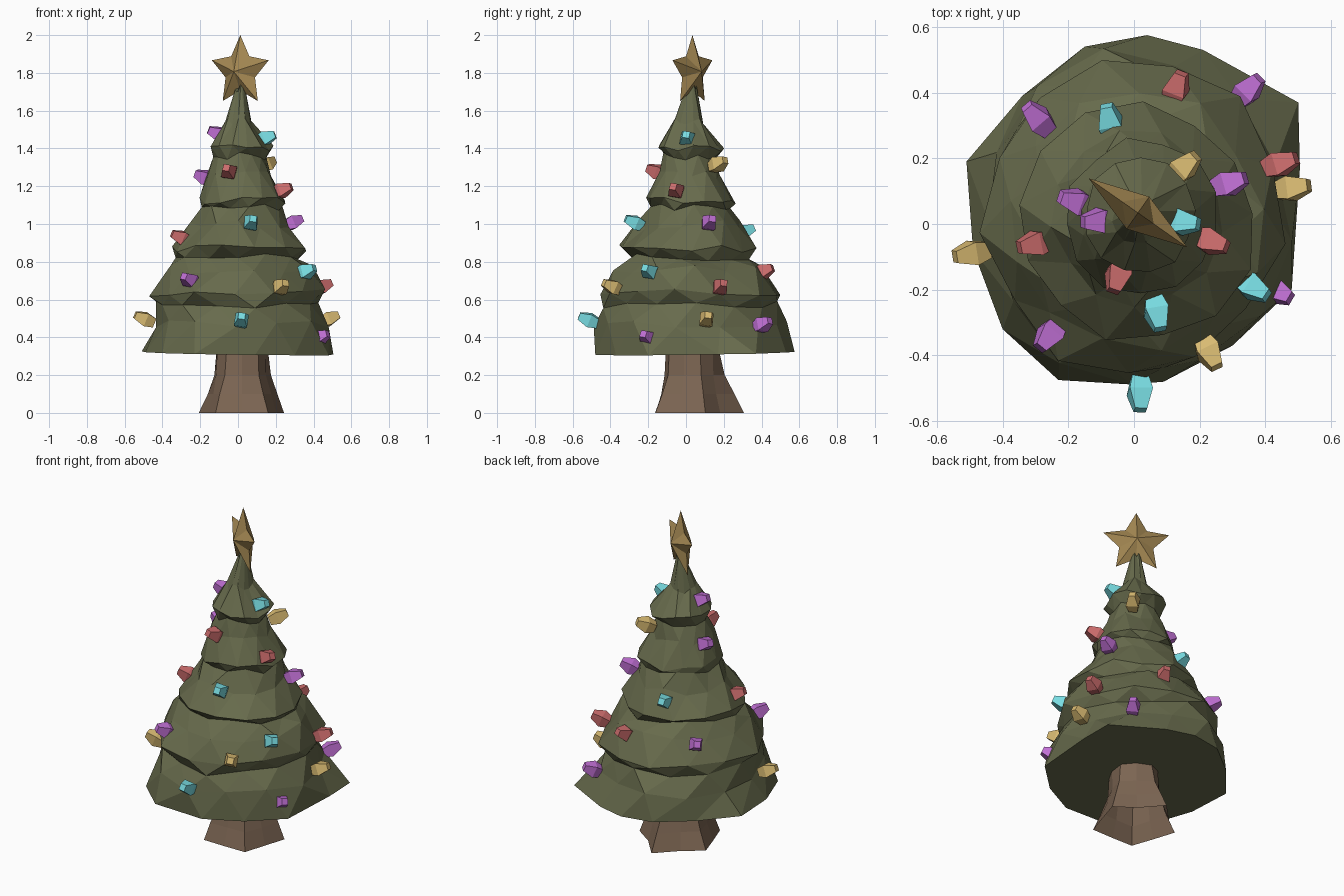
import bpy, bmesh, math, random
from mathutils import Vector

if "Cube" in bpy.data.objects:
    bpy.data.objects.remove(bpy.data.objects["Cube"])

random.seed(4)


def material(name, rgb):
    m = bpy.data.materials.new(name)
    m.diffuse_color = (*rgb, 1)
    m.use_nodes = True
    m.node_tree.nodes["Principled BSDF"].inputs["Base Color"].default_value = m.diffuse_color
    return m


GREEN = material("olive green", (0.135, 0.145, 0.072))
BROWN = material("bark brown", (0.20, 0.13, 0.085))
GOLD = material("star gold", (0.37, 0.245, 0.085))
BULB = {
    "red": material("bulb red", (0.60, 0.15, 0.15)),
    "cyan": material("bulb cyan", (0.19, 0.72, 0.76)),
    "purple": material("bulb purple", (0.53, 0.16, 0.66)),
    "yellow": material("bulb yellow", (0.70, 0.50, 0.17)),
}


def finish(name, bm, mat):
    bmesh.ops.recalc_face_normals(bm, faces=bm.faces[:])
    me = bpy.data.meshes.new(name)
    bm.to_mesh(me)
    bm.free()
    me.materials.append(mat)
    ob = bpy.data.objects.new(name, me)
    bpy.context.collection.objects.link(ob)
    return ob


def loft(name, rings, mat, stagger=False, start_cap=True, end_cap=True):
    """Skin a stack of equal-length rings; stagger triangulates half-step offset rings."""
    bm = bmesh.new()
    vs = [[bm.verts.new(p) for p in ring] for ring in rings]
    n = len(vs[0])
    for k, (a, b) in enumerate(zip(vs, vs[1:])):
        for i in range(n):
            j = (i + 1) % n
            if not stagger:
                bm.faces.new((a[i], a[j], b[j], b[i]))
            elif k % 2 == 0:
                bm.faces.new((a[i], a[j], b[i]))
                bm.faces.new((a[j], b[j], b[i]))
            else:
                bm.faces.new((a[i], a[j], b[j]))
                bm.faces.new((a[i], b[j], b[i]))
    if start_cap:
        bm.faces.new(vs[0][::-1])
    if end_cap:
        bm.faces.new(vs[-1])
    return finish(name, bm, mat)


# Foliage: irregular skirt outline, then ragged tiers (height, left, right, front, back)
skirt = [(.505, .17), (.5, .37), (.21, .53), (.04, .575), (-.15, .54), (-.34, .39), (-.51, .19),
         (-.49, -.08), (-.40, -.32), (-.23, -.475), (.09, -.48), (.30, -.37), (.48, -.2)]
tiers = [(.47, -.45, .465, -.47, .52), (.575, -.42, .42, -.43, .46), (.635, -.45, .445, -.465, .50),
         (.76, -.38, .385, -.38, .40), (.825, -.32, .335, -.30, .335), (.87, -.34, .37, -.35, .355),
         (1.0, -.24, .26, -.245, .275), (1.09, -.20, .225, -.185, .23), (1.125, -.205, .26, -.215, .255),
         (1.26, -.165, .175, -.145, .18), (1.36, -.125, .15, -.12, .155), (1.40, -.15, .18, -.15, .20),
         (1.54, -.065, .075, -.06, .09), (1.72, -.015, .035, .005, .055)]
n = len(skirt)
rings = [[Vector((x, y, .315 - .015 * x + .015 * y)) for x, y in skirt]]
for k, (z, x0, x1, y0, y1) in enumerate(tiers, 1):
    ring = []
    for i in range(n):
        a = math.radians(5) + math.tau * (i + .5 * (k % 2)) / n
        f = random.uniform(.95, 1.06)
        ring.append(Vector(((x0 + x1) / 2 + f * (x1 - x0) / 2 * math.cos(a),
                            (y0 + y1) / 2 + f * (y1 - y0) / 2 * math.sin(a),
                            z + random.uniform(-.022, .022))))
    rings.append(ring)
loft("foliage", rings, GREEN, stagger=True)

# Trunk: open tube flared with root lobes, longest root at the back
rings = []
for z, r, lobe in [(0, .213, .022), (.1, .178, .016), (.2, .148, .01), (.33, .137, .004)]:
    ring = []
    for i in range(10):
        a = math.radians(90) + math.tau * i / 10
        rr = r + lobe * (1 if i % 2 == 0 else -1) + random.uniform(-.006, .006)
        if i == 0:
            rr += lobe * 1.8
        ring.append(Vector((.02 + rr * math.cos(a), .03 + rr * math.sin(a), z)))
    rings.append(ring)
loft("trunk", rings, BROWN, start_cap=False, end_cap=False)

# Star: five-pointed, ridged both sides, turned about the vertical
bm = bmesh.new()
centre = Vector((.012, .034, 1.807))
across = Vector((math.cos(math.radians(-35)), math.sin(math.radians(-35)), 0))
depth = Vector((-across.y, across.x, 0))
rim = []
for i in range(10):
    a = math.pi * i / 5
    r = .193 if i % 2 == 0 else .1
    rim.append(bm.verts.new(centre + across * r * math.sin(a) + Vector((0, 0, r * math.cos(a)))))
for s in (-1, 1):
    hub = bm.verts.new(centre + depth * s * .06)
    for i in range(10):
        bm.faces.new((rim[i], rim[(i + 1) % 10], hub))
finish("star", bm, GOLD)

# Light bulbs: tapered four-sided lamps pointing outward and up
bulbs = [("purple", -.11, .01, 1.48), ("cyan", .15, .005, 1.455), ("red", -.05, -.16, 1.28),
         ("purple", -.18, .07, 1.25), ("yellow", .155, .175, 1.32), ("red", .238, -.055, 1.18),
         ("cyan", .07, -.275, 1.01), ("purple", .295, .125, 1.01), ("red", -.305, -.06, .93),
         ("cyan", -.073, .315, .96), ("purple", -.26, -.34, .705), ("cyan", .365, -.195, .75),
         ("yellow", .23, -.395, .67), ("red", .45, .185, .67), ("red", .13, .415, .75),
         ("yellow", -.50, -.09, .50), ("cyan", .018, -.52, .495), ("yellow", .487, .11, .50),
         ("purple", .435, -.205, .40), ("purple", .35, .41, .47), ("purple", -.295, .325, .76)]
for num, (col, x, y, z) in enumerate(bulbs, 1):
    out = Vector((x, y - .02, 0)).normalized()
    axis = (out + Vector((0, 0, .4))).normalized()
    side = Vector((-out.y, out.x, 0))
    up = axis.cross(side)
    rings = []
    for t, r in [(-.06, .034), (-.01, .05), (.05, .026)]:
        rings.append([Vector((x, y, z)) + axis * t
                      + (side * math.cos(math.tau * (i + .4) / 4)
                         + up * math.sin(math.tau * (i + .4) / 4)) * r
                      for i in range(4)])
    loft(f"{col}_bulb_{num}", rings, BULB[col])
